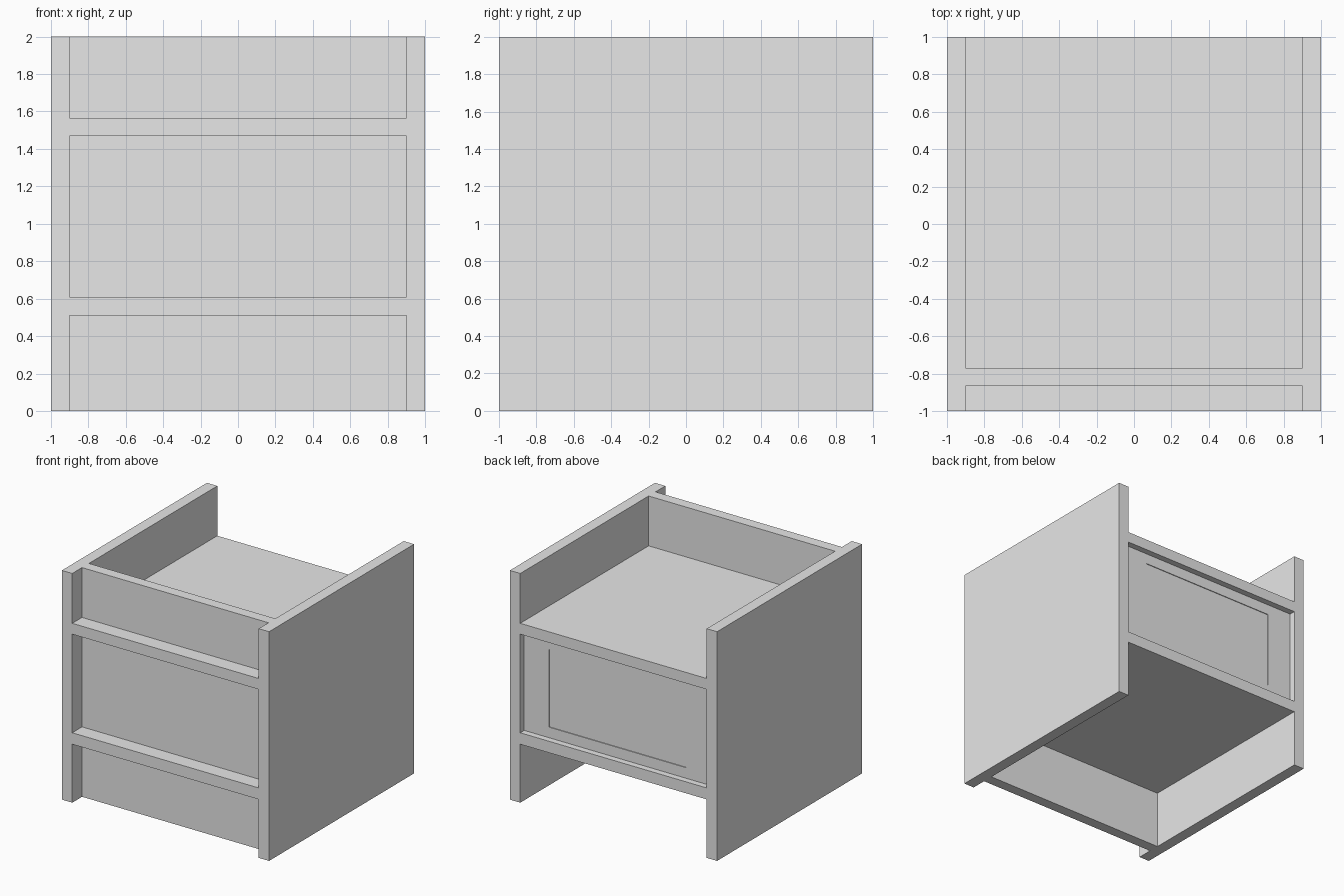
import bpy
import bmesh

cube = bpy.data.objects.get("Cube")
if cube:
    bpy.data.objects.remove(cube, do_unlink=True)

# One plain grey finish for the whole cabinet
grey = bpy.data.materials.new("light grey")
grey.use_nodes = True
grey.diffuse_color = (0.8, 0.8, 0.8, 1)
grey.node_tree.nodes["Principled BSDF"].inputs["Base Color"].default_value = (0.8, 0.8, 0.8, 1)


def board(name, xs, ys, zs):
    """Rectangular board spanning the given ranges."""
    bm = bmesh.new()
    bmesh.ops.create_cube(bm, size=1)
    for v in bm.verts:
        for axis, (low, high) in enumerate((xs, ys, zs)):
            v.co[axis] = low if v.co[axis] < 0 else high
    mesh = bpy.data.meshes.new(name)
    bm.to_mesh(mesh)
    bm.free()
    mesh.materials.append(grey)
    obj = bpy.data.objects.new(name, mesh)
    bpy.context.collection.objects.link(obj)
    return obj


INNER = 0.9                       # inner face of the side panels
LOWER, UPPER = (0.51, 0.61), (1.47, 1.565)
FRONT = (-0.865, -0.77)           # recessed front board

# Full-height side panels
board("left_side_panel", (INNER, 1), (-1, 1), (0, 2))
board("right_side_panel", (-1, -INNER), (-1, 1), (0, 2))

# Full-depth shelves
board("lower_shelf", (-INNER, INNER), (-1, 1), LOWER)
board("upper_shelf", (-INNER, INNER), (-1, 1), UPPER)

# Front boards set back between the shelves
for name, zs in (("lower_front_board", (0, LOWER[0])),
                 ("middle_front_board", (LOWER[1], UPPER[0])),
                 ("upper_front_board", (UPPER[1], 2))):
    board(name, (-INNER, INNER), FRONT, zs)

# Back panel with a shallow sunken field
back = board("back_panel", (-INNER, INNER), (0.85, 0.945), (LOWER[1], UPPER[0]))
bm = bmesh.new()
bm.from_mesh(back.data)
bm.normal_update()
field = max(bm.faces, key=lambda f: f.normal.y)
bmesh.ops.inset_individual(bm, faces=[field], thickness=0.13)
for v in field.verts:
    v.co.x = 0.66 if v.co.x > 0 else -0.66
    v.co.y -= 0.006
bmesh.ops.recalc_face_normals(bm, faces=bm.faces)
# Square up the step around the field
rim = {tuple(round(c, 4) for c in v.co) for v in field.verts}
inner = bmesh.ops.inset_individual(bm, faces=[field], thickness=0.001)
for v in bm.verts:
    if tuple(round(c, 4) for c in v.co) in rim:
        v.co.y = 0.945
bm.to_mesh(back.data)
bm.free()
